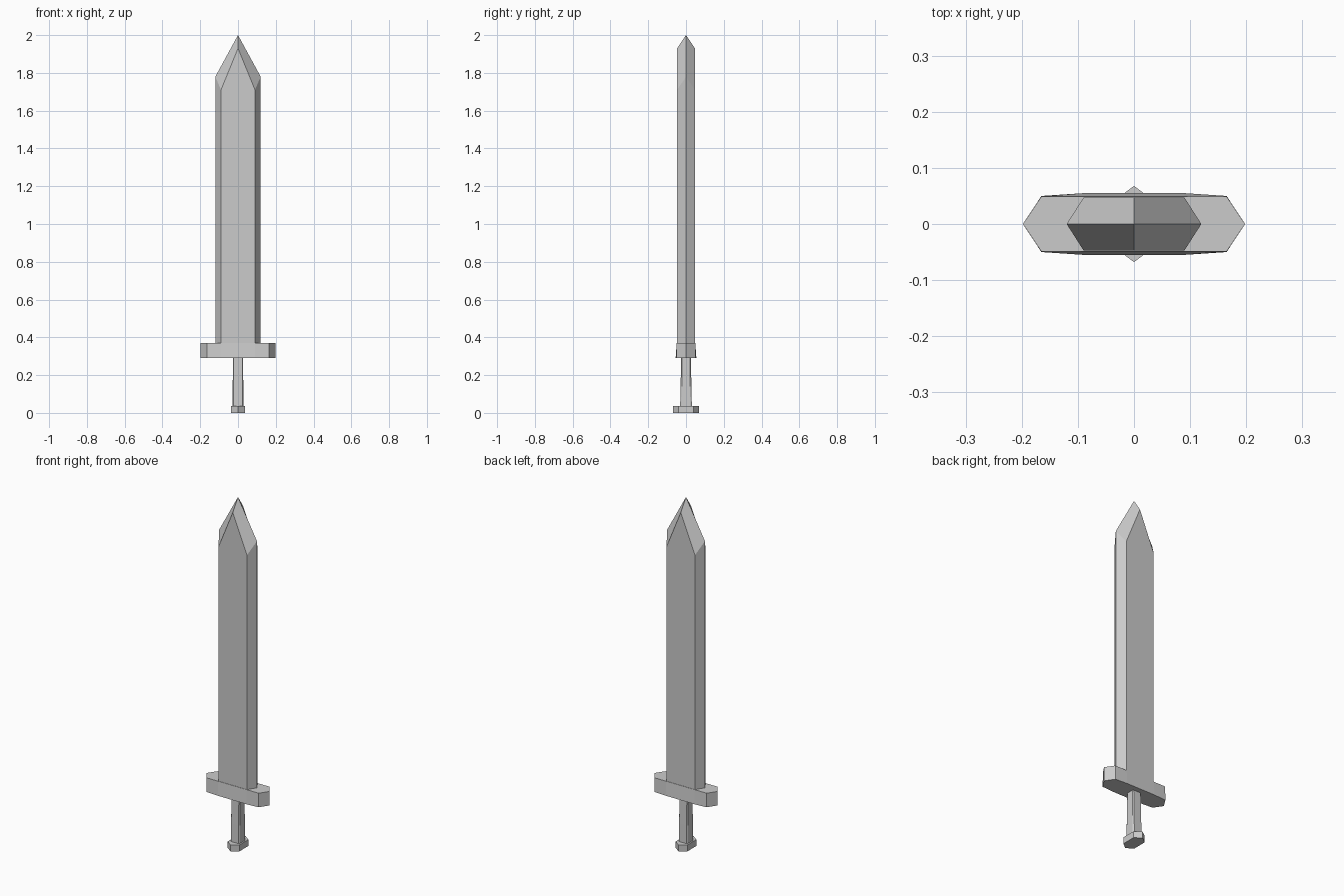
import bpy, bmesh

if "Cube" in bpy.data.objects:
    bpy.data.objects.remove(bpy.data.objects["Cube"])


def mirrored(quarter):
    """Expand +x/+y outline points to a full symmetric ring, counter-clockwise."""
    ring = []
    for sx, sy in ((1, 1), (-1, 1), (-1, -1), (1, -1)):
        pts = quarter if sx * sy > 0 else quarter[::-1]
        for x, y in pts:
            p = (sx * x, sy * y)
            if p not in ring:
                ring.append(p)
    return ring


def loft(name, sections, caps=True):
    """Skin a stack of (z, quarter outline) sections."""
    bm = bmesh.new()
    rings = [[bm.verts.new((x, y, z)) for x, y in mirrored(q)] for z, q in sections]
    n = len(rings[0])
    for a, b in zip(rings, rings[1:]):
        for i in range(n):
            j = (i + 1) % n
            bm.faces.new((a[i], a[j], b[j], b[i]))
    bm.faces.new(rings[0][::-1])
    if caps:
        bm.faces.new(rings[-1])
    return finish(name, bm), n


def finish(name, bm):
    bmesh.ops.recalc_face_normals(bm, faces=bm.faces)
    me = bpy.data.meshes.new(name)
    bm.to_mesh(me)
    bm.free()
    ob = bpy.data.objects.new(name, me)
    bpy.context.collection.objects.link(ob)
    return ob


# Pommel: flat hexagon pointing front and back
pommel = [(0.037, 0.04), (0, 0.068)]
loft("pommel", [(0, pommel), (0.037, pommel)])

# Grip: chamfered square bar, slightly thinner at the top
loft("grip", [(0.03, [(0.029, 0.023), (0.024, 0.031)]),
              (0.14, [(0.028, 0.022), (0.023, 0.029)]),
              (0.30, [(0.027, 0.020), (0.023, 0.025)])])

# Cross guard: pointed ends, bulging a little along the lower edge
loft("guard", [(0.29, [(0.198, 0), (0.165, 0.05), (0.09, 0.055)]),
               (0.37, [(0.198, 0), (0.165, 0.049), (0.09, 0.049)])])

# Blade: hexagonal section with bevels that sweep up into a point
EDGE, FLAT, T = 0.12, 0.09, 0.047
bm = bmesh.new()
V = lambda x, y, z: bm.verts.new((x, y, z))
tip = V(0, 0, 2.0)
edge = {s: (V(s * EDGE, 0, 0.36), V(s * EDGE, 0, 1.78)) for s in (-1, 1)}
base = {}
for f in (-1, 1):
    peak = V(0, f * T, 1.93)
    side = {s: (V(s * FLAT, f * T, 0.36), V(s * FLAT, f * T, 1.71)) for s in (-1, 1)}
    bm.faces.new((side[-1][0], side[1][0], side[1][1], peak, side[-1][1]))
    for s in (-1, 1):
        bm.faces.new((side[s][0], edge[s][0], edge[s][1], side[s][1]))
        bm.faces.new((side[s][1], edge[s][1], tip, peak))
        base[s, f] = side[s][0]
bm.faces.new((edge[1][0], base[1, 1], base[-1, 1], edge[-1][0], base[-1, -1], base[1, -1]))
finish("blade", bm)
